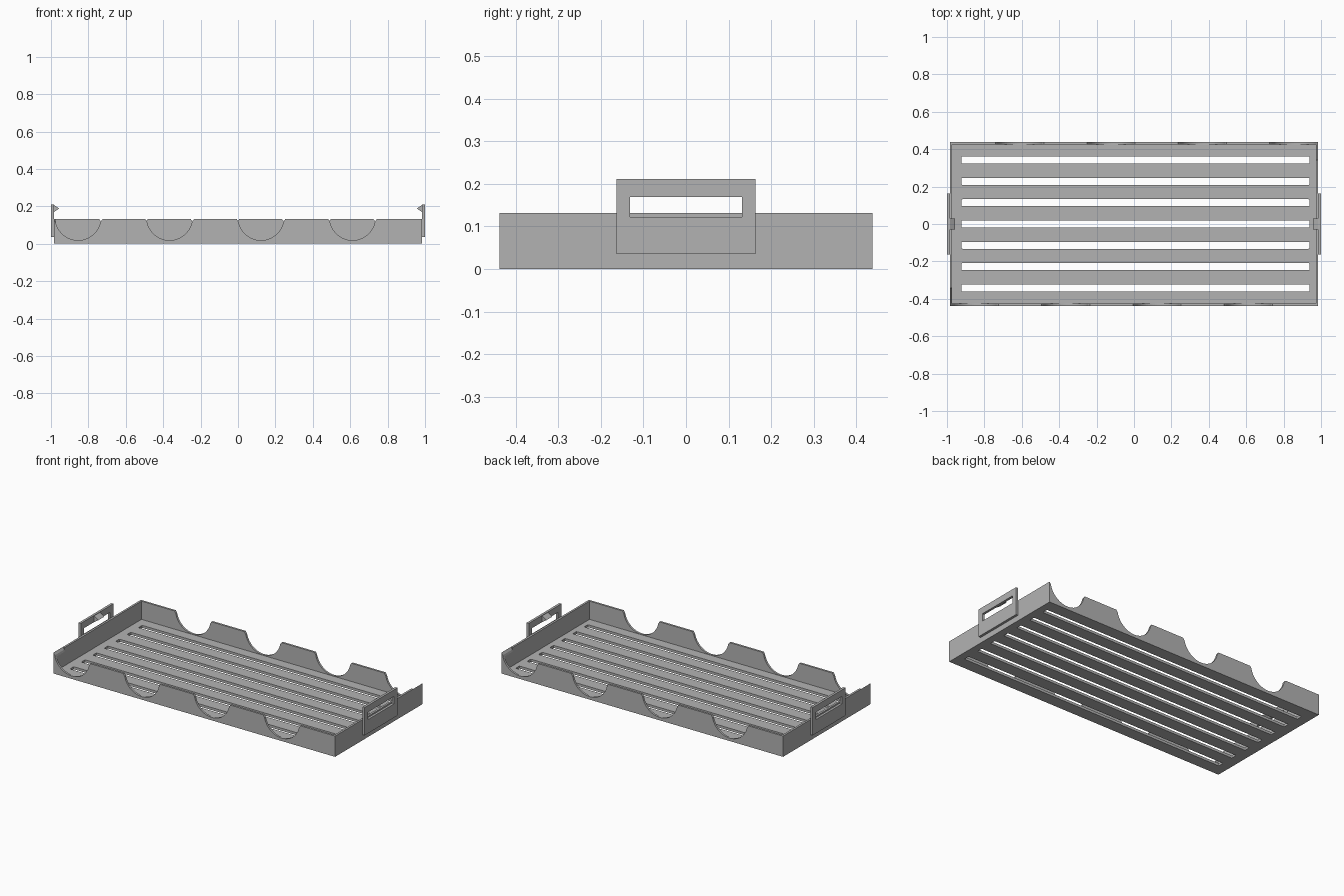
import bpy, bmesh, math
from mathutils import Matrix

cube = bpy.data.objects.get("Cube")
if cube:
    bpy.data.objects.remove(cube, do_unlink=True)

grey = bpy.data.materials.new("plain_grey")
grey.use_nodes = True
GREY = (0.45, 0.45, 0.45, 1)
grey.diffuse_color = GREY
grey.node_tree.nodes["Principled BSDF"].inputs["Base Color"].default_value = GREY

HALF_X, HALF_Y, HEIGHT = 0.985, 0.4375, 0.131
WALL, FLOOR = 0.013, 0.016


def make(name, bm):
    bmesh.ops.recalc_face_normals(bm, faces=bm.faces)
    mesh = bpy.data.meshes.new(name)
    bm.to_mesh(mesh)
    bm.free()
    mesh.materials.append(grey)
    ob = bpy.data.objects.new(name, mesh)
    bpy.context.collection.objects.link(ob)
    return ob


def add_box(bm, x0, x1, y0, y1, z0, z1):
    centre = Matrix.Translation(((x0 + x1) / 2, (y0 + y1) / 2, (z0 + z1) / 2))
    size = Matrix.Diagonal((x1 - x0, y1 - y0, z1 - z0, 1))
    bmesh.ops.create_cube(bm, size=1, matrix=centre @ size)


def add_prism(bm, profile, y0, y1):
    """Extrude an (x, z) outline along y."""
    face = bm.faces.new([bm.verts.new((x, y0, z)) for x, z in profile])
    out = bmesh.ops.extrude_face_region(bm, geom=[face])
    moved = [v for v in out["geom"] if isinstance(v, bmesh.types.BMVert)]
    bmesh.ops.translate(bm, verts=moved, vec=(0, y1 - y0, 0))


def cut(ob, bm):
    """Subtract a helper solid from an object."""
    cutter = make("cutter", bm)
    cutter.hide_render = True
    mod = ob.modifiers.new("cut", "BOOLEAN")
    mod.operation, mod.solver, mod.object = "DIFFERENCE", "EXACT", cutter
    bpy.context.view_layer.objects.active = ob
    bpy.ops.object.modifier_apply(modifier=mod.name)
    bpy.data.objects.remove(cutter, do_unlink=True)


# Tray body with an open top
bm = bmesh.new()
add_box(bm, -HALF_X, HALF_X, -HALF_Y, HALF_Y, 0, HEIGHT)
tray = make("tray", bm)

bm = bmesh.new()
add_box(bm, WALL - HALF_X, HALF_X - WALL, WALL - HALF_Y, HALF_Y - WALL, FLOOR, 0.3)
cut(tray, bm)

# Long drain slots through the floor
bm = bmesh.new()
for i in range(-3, 4):
    y = i * 0.114
    add_box(bm, -0.9225, 0.9385, y - 0.0185, y + 0.0185, -0.1, 0.1)
uprights = [e for e in bm.edges if abs(e.verts[0].co.z - e.verts[1].co.z) > 0.1]
bmesh.ops.bevel(bm, geom=uprights, offset=0.005, segments=2, profile=0.5, affect="EDGES")
cut(tray, bm)

# Round bottle notches, staggered between the front and back walls
RADIUS, CENTRE_Z, FLARE = 0.1225, 0.141, 0.007
arc = []
for i in range(33):
    a = math.pi + math.pi * i / 32
    x, z = RADIUS * math.cos(a), CENTRE_Z + RADIUS * math.sin(a)
    if z < HEIGHT - 0.012:
        arc.append((x, z))
lip = RADIUS + FLARE
outline = [(-lip, 0.2), (-lip, HEIGHT)] + arc + [(lip, HEIGHT), (lip, 0.2)]
for turn in (0, math.pi):
    bm = bmesh.new()
    for i in range(4):
        cx = -0.855 + i * 0.489
        add_prism(bm, [(cx + x, z) for x, z in outline], -0.5, -0.342)
    bmesh.ops.rotate(bm, verts=bm.verts, matrix=Matrix.Rotation(turn, 3, "Z"))
    cut(tray, bm)

# End handles, each with a window and a small inward catch
for name, side in (("left", 1), ("right", -1)):
    bm = bmesh.new()
    add_box(bm, HALF_X, 1, -0.163, 0.163, 0.035, 0.211)
    bmesh.ops.scale(bm, verts=bm.verts, vec=(side, 1, 1))
    handle = make(name + "_handle", bm)
    bm = bmesh.new()
    add_box(bm, -1.1, 1.1, -0.131, 0.131, 0.122, 0.169)
    cut(handle, bm)
    bm = bmesh.new()
    catch = [(HALF_X, 0.169), (HALF_X, 0.208), (0.956, 0.188)]
    add_prism(bm, [(side * x, z) for x, z in catch], -0.03, 0.03)
    make(name + "_handle_catch", bm)
